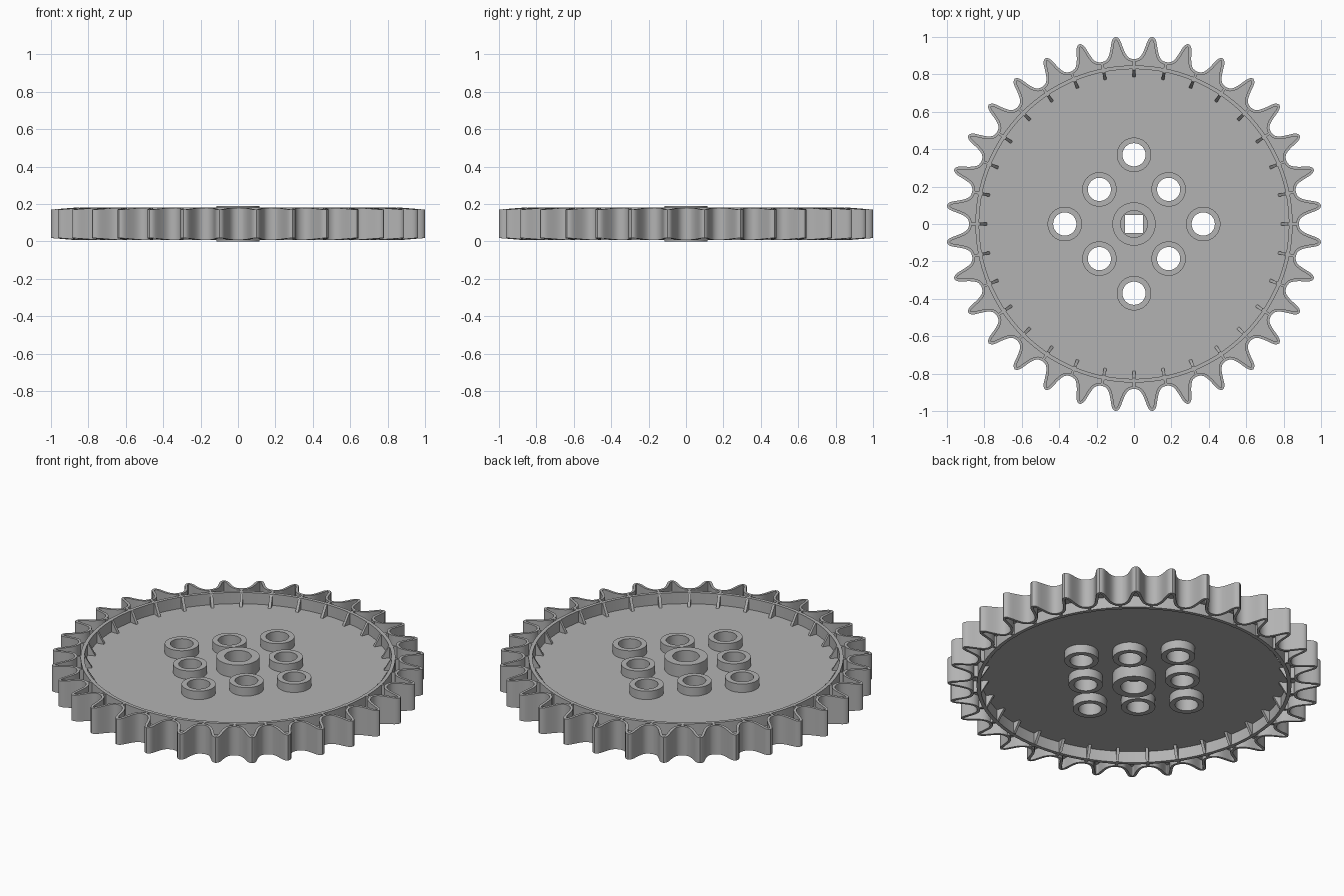
import bpy, bmesh, math
from mathutils import Vector, Matrix

cube = bpy.data.objects.get("Cube")
if cube:
    bpy.data.objects.remove(cube)

TEETH = 32
MID, RIM_HALF, PLATE_HALF = 0.094, 0.086, 0.019
STEP = 2 * math.pi / TEETH

grey = bpy.data.materials.new("grey plastic")
grey.use_nodes = True
grey.diffuse_color = (0.45, 0.45, 0.45, 1)
grey.node_tree.nodes["Principled BSDF"].inputs["Base Color"].default_value = (0.45, 0.45, 0.45, 1)


def finish(obj, smooth=True):
    obj.data.materials.clear()
    obj.data.materials.append(grey)
    if smooth:
        bpy.ops.object.select_all(action='DESELECT')
        obj.select_set(True)
        bpy.context.view_layer.objects.active = obj
        bpy.ops.object.shade_smooth_by_angle(angle=math.radians(35))


def mesh_object(name, bm, smooth=True):
    bmesh.ops.recalc_face_normals(bm, faces=bm.faces)
    mesh = bpy.data.meshes.new(name)
    bm.to_mesh(mesh)
    bm.free()
    obj = bpy.data.objects.new(name, mesh)
    bpy.context.collection.objects.link(obj)
    finish(obj, smooth)
    return obj


def circle(r, n=48, cx=0, cy=0):
    return [Vector((cx + r * math.cos(2 * math.pi * i / n),
                    cy + r * math.sin(2 * math.pi * i / n))) for i in range(n)]


def inset(loop, d):
    """Offset a counter-clockwise outline inwards."""
    out = []
    for i, p in enumerate(loop):
        t = loop[(i + 1) % len(loop)] - loop[i - 1]
        out.append(p + Vector((-t.y, t.x)).normalized() * d)
    return out


def band(name, outer, inner, half):
    """Closed wall between two outlines; half gives the half height at a point."""
    bm = bmesh.new()
    rings = []
    for loop, side in ((outer, 1), (inner, 1), (inner, -1), (outer, -1)):
        rings.append([bm.verts.new((p.x, p.y, MID + side * half(p))) for p in loop])
    n = len(outer)
    for k in range(4):
        a, b = rings[k], rings[(k + 1) % 4]
        for i in range(n):
            j = (i + 1) % n
            bm.faces.new((a[i], a[j], b[j], b[i]))
    return mesh_object(name, bm)


def radial_ribs(name, profiles, width):
    """Extrude (radius, height) profiles and repeat them at every valley."""
    bm = bmesh.new()
    for k in range(TEETH):
        rot = Matrix.Rotation(k * STEP, 3, 'Z')
        for prof in profiles:
            sides = [[bm.verts.new(rot @ Vector((r, s * width / 2, MID + z)))
                      for r, z in prof] for s in (-1, 1)]
            bm.faces.new(sides[0])
            bm.faces.new(sides[1][::-1])
            for i in range(len(prof)):
                j = (i + 1) % len(prof)
                bm.faces.new((sides[0][i], sides[1][i], sides[1][j], sides[0][j]))
    return mesh_object(name, bm, smooth=False)


# Tooth outline: half a tooth from valley to tip, as (degrees, radius), mirrored
half_tooth = [(0, .882), (.8, .8835), (1.6, .888), (2.3, .898), (2.85, .912),
              (3.25, .928), (3.6, .945), (3.9, .962), (4.2, .979), (4.55, .992),
              (5.05, 1.001), (5.625, 1.005)]
whole = half_tooth + [(11.25 - a, r) for a, r in half_tooth[-2:0:-1]]
outline = [Vector((r * math.cos(t), r * math.sin(t)))
           for k in range(TEETH) for a, r in whole
           for t in [math.radians(a) + k * STEP]]

# Toothed wall, slightly lower towards the tips
band("toothed_wall", outline, inset(outline, .015),
     lambda p: RIM_HALF - .08 * max(0, p.length - .88))

# Inner ring
band("inner_ring", circle(.848, 128), circle(.828, 128), lambda p: RIM_HALF)

# Pin bosses and hub
spots = [(.37, 0), (-.37, 0), (0, .37), (0, -.37)]
spots += [(sx * .185, sy * .185) for sx in (-1, 1) for sy in (-1, 1)]
for x, y in spots:
    band("pin_boss", circle(.092, 48, x, y), circle(.062, 48, x, y),
         lambda p: PLATE_HALF + .05)
band("hub", circle(.116), circle(.072), lambda p: MID)

# Web plate with round pin holes and a square axle hole
curve = bpy.data.curves.new("web_plate", 'CURVE')
curve.dimensions = '2D'
curve.fill_mode = 'BOTH'
curve.extrude = PLATE_HALF
axle = [Vector(c) * .047 for c in ((1, 1), (-1, 1), (-1, -1), (1, -1))]
for loop in [inset(outline, .008), axle] + [circle(.063, 48, x, y) for x, y in spots]:
    spline = curve.splines.new('POLY')
    spline.points.add(len(loop) - 1)
    for point, p in zip(spline.points, loop):
        point.co = (p.x, p.y, 0, 1)
    spline.use_cyclic_u = True
plate = bpy.data.objects.new("web_plate", curve)
plate.location.z = MID
bpy.context.collection.objects.link(plate)
bpy.ops.object.select_all(action='DESELECT')
plate.select_set(True)
bpy.context.view_layer.objects.active = plate
bpy.ops.object.convert(target='MESH')
finish(bpy.context.view_layer.objects.active)

# Short spokes joining ring and valleys, and sloped gussets inside the ring
h = RIM_HALF - .0005
radial_ribs("valley_spokes", [[(.84, -h), (.875, -h), (.875, h), (.84, h)]], .014)
radial_ribs("ring_gussets",
            [[(.786, s * .015), (.835, s * .015), (.835, s * h), (.824, s * h), (.786, s * PLATE_HALF)]
             for s in (1, -1)], .016)
